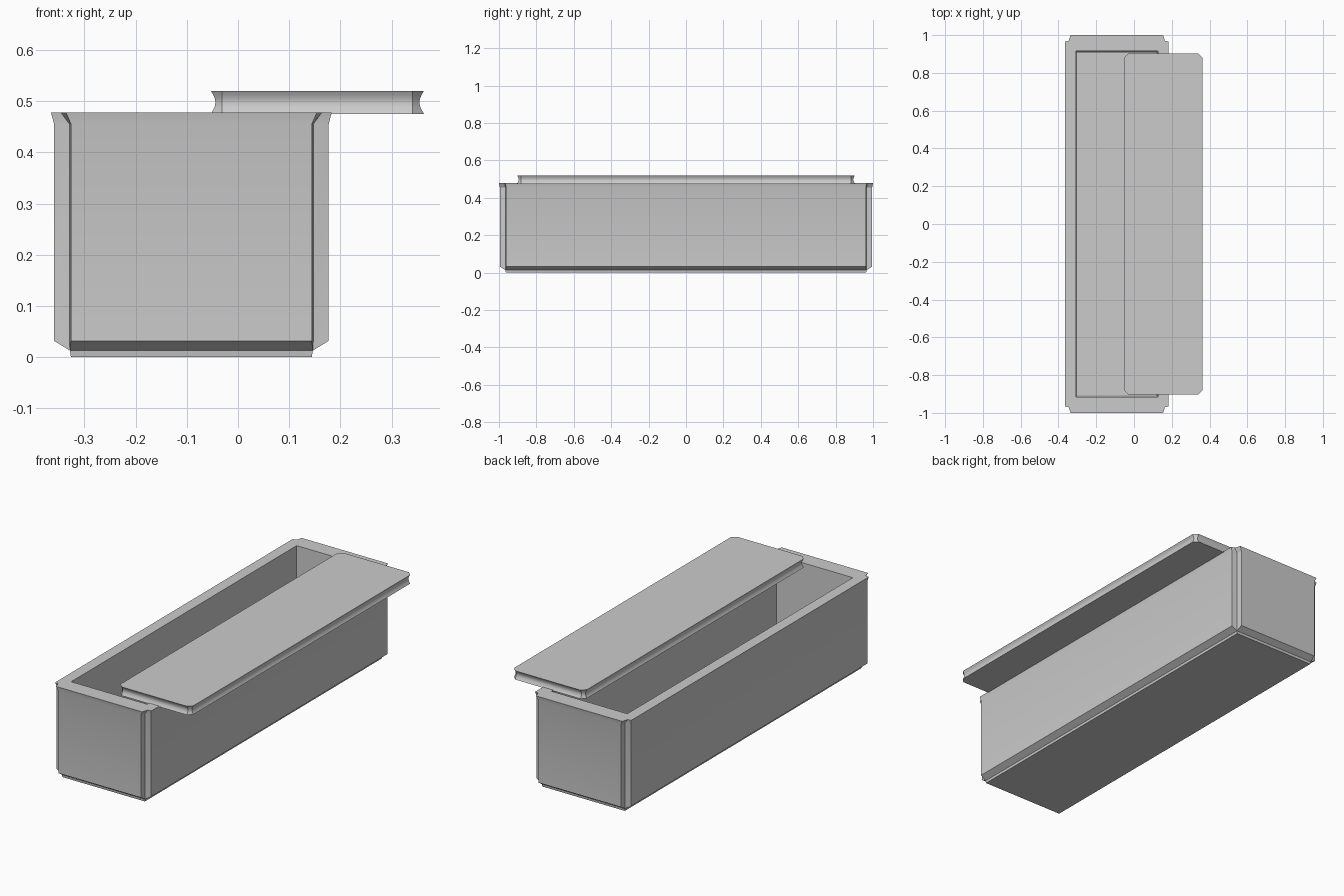
import bpy, bmesh, math

if "Cube" in bpy.data.objects:
    bpy.data.objects.remove(bpy.data.objects["Cube"])


def ring(cx, z, corner):
    """Closed plan outline: one quadrant's corner points mirrored to all four."""
    pts = [(x, y) for x, y in corner]
    rev = pts[::-1]
    plan = (pts + [(-x, y) for x, y in rev]
            + [(-x, -y) for x, y in pts] + [(x, -y) for x, y in rev])
    return [(cx + x, y, z) for x, y in plan]


def loft(name, rings):
    """Skin stacked outlines and cap both ends."""
    bm = bmesh.new()
    rows = [[bm.verts.new(p) for p in r] for r in rings]
    n = len(rows[0])
    for a, b in zip(rows, rows[1:]):
        for i in range(n):
            j = (i + 1) % n
            bm.faces.new((a[i], a[j], b[j], b[i]))
    bm.faces.new(rows[0][::-1])
    bm.faces.new(rows[-1])
    bmesh.ops.remove_doubles(bm, verts=bm.verts, dist=1e-5)
    bmesh.ops.recalc_face_normals(bm, faces=bm.faces)
    me = bpy.data.meshes.new(name)
    bm.to_mesh(me)
    bm.free()
    ob = bpy.data.objects.new(name, me)
    bpy.context.collection.objects.link(ob)
    bpy.ops.object.select_all(action='DESELECT')
    ob.select_set(True)
    bpy.context.view_layer.objects.active = ob
    bpy.ops.object.shade_smooth_by_angle(angle=math.radians(30))
    return ob


# Open chest: recessed foot, notched corners, flared rim, hollow interior
BX = -0.091
wall = [(0.268, 0.962), (0.238, 0.966), (0.235, 0.995)]
rim = [(0.274, 0.966), (0.255, 0.969), (0.245, 1.0)]
loft("stone_box", [
    ring(BX, 0.0, [(0.235, 0.963)] * 3),
    ring(BX, 0.013, [(0.237, 0.965)] * 3),
    ring(BX, 0.032, wall),
    ring(BX, 0.455, wall),
    ring(BX, 0.478, rim),
    ring(BX, 0.478, [(0.217, 0.917)] * 3),
    ring(BX, 0.032, [(0.210, 0.908)] * 3),
])

# Lid slid to one side, with a concave groove around its edge
HX, HY, C = 0.208, 0.903, 0.022
levels = []
for k in range(7):
    t = k / 6
    d = 0.009 * math.sin(math.pi * t)
    levels.append(ring(0.155, 0.475 + 0.045 * t,
                       [(HX - d, HY - C), (HX - C, HY - d)]))
loft("lid", levels)
